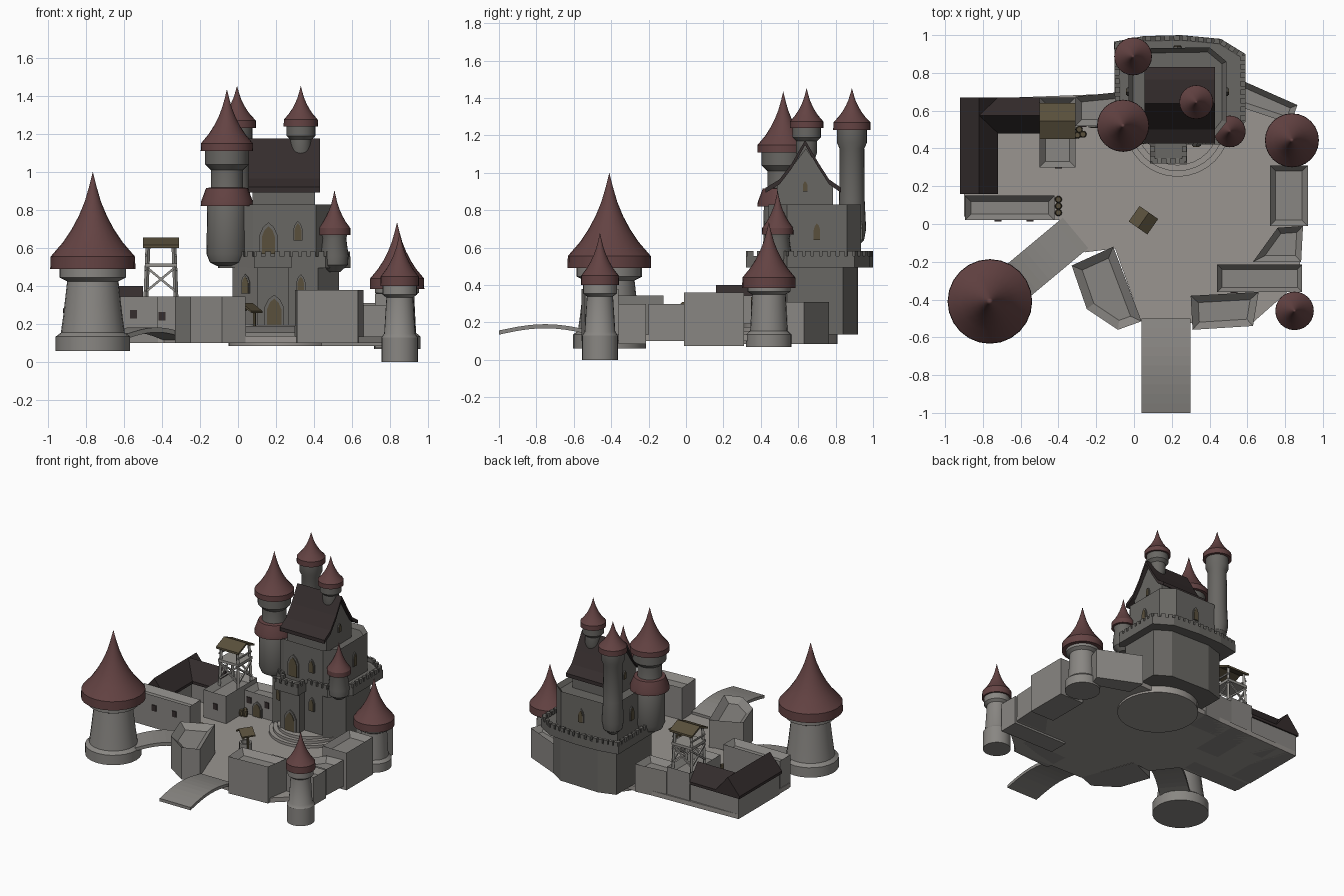
import bpy, bmesh
from math import sin, cos, pi, atan2, radians
from mathutils import Vector, Matrix

if "Cube" in bpy.data.objects:
    bpy.data.objects.remove(bpy.data.objects["Cube"])


def mat(name, c):
    m = bpy.data.materials.new(name)
    m.diffuse_color = (*c, 1)
    m.use_nodes = True
    m.node_tree.nodes["Principled BSDF"].inputs["Base Color"].default_value = m.diffuse_color
    return m


STONE = mat("stone", (.25, .24, .225))
DARK = mat("dark_stone", (.14, .135, .125))
FLOOR = mat("paving", (.32, .30, .28))
RED = mat("red_tiles", (.125, .055, .055))
BLACK = mat("dark_tiles", (.035, .026, .026))
WOOD = mat("wood", (.10, .08, .045))
TIMBER = mat("timber", (.30, .29, .27))


def finish(name, bm, m, smooth=False):
    bmesh.ops.recalc_face_normals(bm, faces=bm.faces[:])
    me = bpy.data.meshes.new(name)
    bm.to_mesh(me)
    bm.free()
    me.materials.append(m)
    ob = bpy.data.objects.new(name, me)
    bpy.context.collection.objects.link(ob)
    if smooth:
        bpy.ops.object.select_all(action='DESELECT')
        ob.select_set(True)
        bpy.context.view_layer.objects.active = ob
        bpy.ops.object.shade_smooth_by_angle(angle=radians(32))
    return ob


def extr(name, pts, a, b, m=STONE, axis='z', inset=0, depth=.04):
    """Extrude a 2D outline along an axis; optional sunken top leaves a parapet."""
    put = {'z': lambda u, v, w: (u, v, w), 'x': lambda u, v, w: (w, u, v),
           'y': lambda u, v, w: (u, w, v)}[axis]
    bm = bmesh.new()
    lo = [bm.verts.new(put(u, v, a)) for u, v in pts]
    hi = [bm.verts.new(put(u, v, b)) for u, v in pts]
    bm.faces.new(lo[::-1])
    top = bm.faces.new(hi)
    for i in range(len(pts)):
        j = (i + 1) % len(pts)
        bm.faces.new((lo[i], lo[j], hi[j], hi[i]))
    if inset:
        bmesh.ops.recalc_face_normals(bm, faces=bm.faces[:])
        bmesh.ops.inset_region(bm, faces=[top], thickness=inset, use_even_offset=True)
        bmesh.ops.translate(bm, verts=top.verts[:], vec=(0, 0, -depth))
    return finish(name, bm, m)


def rect(x0, x1, y0, y1):
    return [(x0, y0), (x1, y0), (x1, y1), (x0, y1)]


def lathe(name, x, y, prof, m, n=24):
    bm = bmesh.new()
    rings = [[bm.verts.new((x + r * cos(2 * pi * k / n), y + r * sin(2 * pi * k / n), z))
              for k in range(n)] for r, z in prof]
    for p, q in zip(rings, rings[1:]):
        for k in range(n):
            j = (k + 1) % n
            bm.faces.new((p[k], p[j], q[j], q[k]))
    bmesh.ops.remove_doubles(bm, verts=bm.verts[:], dist=1e-5)
    return finish(name, bm, m, True)


def tower(name, x, y, body, r, z0, z1, tip):
    """Lathed shaft with a flared witch-hat roof."""
    lathe(name + "_shaft", x, y, [(0, body[0][1])] + body + [(0, body[-1][1])], DARK if z0 > .6 else STONE)
    curve = [(.94, .03), (.70, .17), (.50, .32), (.33, .48), (.19, .65), (.08, .84), (0, 1)]
    lathe(name + "_roof", x, y, [(0, z0), (r, z0), (r * .99, z1)] +
          [(r * f, z1 + (tip - z1) * h) for f, h in curve], RED)


def beam(name, a, b, t, m=TIMBER):
    a, b = Vector(a), Vector(b)
    d = b - a
    bm = bmesh.new()
    bmesh.ops.create_cube(bm, size=1, matrix=Matrix.Translation((a + b) / 2) @
                          d.to_track_quat('Z', 'Y').to_matrix().to_4x4() @
                          Matrix.Diagonal((t, t, d.length, 1)))
    return finish(name, bm, m)


def arch(name, loc, ang=0, w=.035, h=.09, m=WOOD):
    """Pointed opening with a stone surround; ang turns it away from facing -y."""
    for k, (s, d, mm) in enumerate(((1.35, .008, DARK), (1, .012, m))):
        a, g = w * s / 2, h * (1 + (s - 1) * .4)
        ob = extr(name + ("_surround", "")[k], [(-a, 0), (a, 0), (a, g * .6), (a * .6, g * .85), (0, g),
                  (-a * .6, g * .85), (-a, g * .6)], -d, d, mm, 'y')
        ob.location, ob.rotation_euler.z = loc, ang


# Courtyard floor and round keep terrace
extr("courtyard", [(-.9, .04), (-.39, .02), (-.26, -.15), (-.1, -.13), (.04, -.52), (.62, -.53), (.88, -.3),
     (.88, .3), (.83, .55), (.6, .72), (-.1, .69), (-.9, .66)], .1, .135, FLOOR)
for i, (r, z0, z1) in enumerate(((.28, .085, .155), (.25, .155, .175), (.22, .175, .195))):
    lathe(f"terrace_step_{i}", .23, .53, [(0, z0), (r, z0), (r, z1), (0, z1)], FLOOR, 32)

# Curtain wall blocks with sunken tops
blocks = {
    "west_wall": (rect(-.895, -.42, .02, .15), .1, .345, .032),
    "watch_block": (rect(-.5, -.31, .3, .67), .1, .345, .032),
    "north_west_wall": ([(-.31, .52), (-.06, .52), (-.06, .7), (-.31, .675)], .1, .31, .032),
    "gate_block_left": ([(-.33, -.22), (-.25, -.45), (-.085, -.56), (.04, -.515), (-.11, -.12)], .1, .345, .045),
    "gate_block_right": ([(.31, -.56), (.63, -.54), (.66, -.36), (.3, -.38)], .1, .38, .038),
    "south_east_wall": (rect(.44, .89, -.36, -.215), .085, .30, .025),
    "east_corner_wall": ([(.63, -.2), (.885, -.2), (.895, -.01), (.76, -.02)], .1, .30, .032),
    "east_wall": (rect(.72, .92, -.01, .31), .075, .36, .03),
    "north_east_wall": ([(.56, .62), (.83, .53), (.865, .63), (.56, .765)], .085, .31, .03)}
for nm, (p, z0, z1, ins) in blocks.items():
    extr(nm, p, z0, z1, STONE, inset=ins)

# L-shaped hall with dark gable roofs
extr("hall_wall_west", rect(-.905, -.735, .17, .66), .1, .28)
extr("hall_wall_north", rect(-.74, -.5, .49, .66), .1, .28)
extr("hall_roof_west", [(-.92, .26), (-.72, .26), (-.72, .28), (-.82, .4), (-.92, .28)], .16, .67, BLACK, 'y')
extr("hall_roof_north", [(.48, .26), (.67, .26), (.67, .28), (.575, .4), (.48, .28)], -.82, -.5, BLACK, 'x')


# Arched bridges
def arc_profile(u0, u1, za, zb, rise, t, n=10):
    top = [(u0 + (u1 - u0) * i / n, za + (zb - za) * i / n + rise * sin(pi * i / n)) for i in range(n + 1)]
    return top + [(u, z - t) for u, z in top[::-1]]


extr("gate_bridge", arc_profile(-1, -.5, .157, .155, .035, .022), .04, .3, STONE, 'x')
b = extr("tower_bridge", arc_profile(-.02, .42, .135, .15, .04, .025), -.105, .105, STONE, 'y')
b.location, b.rotation_euler.z = (-.325, -.06, 0), atan2(-.225, -.27)

# Corner towers
tower("great_tower", -.763, -.41, [(.195, .06), (.195, .135), (.168, .155), (.155, .25), (.135, .425),
      (.175, .445), (.175, .5)], .224, .49, .555, 1.0)
tower("south_east_tower", .85, -.46, [(.096, 0), (.096, .13), (.082, .15), (.07, .34), (.09, .355), (.09, .41)],
      .102, .40, .45, .68)
tower("north_east_tower", .836, .443, [(.122, .07), (.122, .135), (.1, .155), (.09, .35), (.115, .365),
      (.115, .41)], .143, .385, .44, .737)

# Keep: base, battlemented platform, upper storey
extr("keep_base", [(-.03, .46), (.1, .42), (.42, .42), (.53, .54), (.53, .84), (.42, .91), (.1, .92), (-.03, .88)],
     .135, .5, DARK)
extr("keep_porch", rect(.1, .265, .36, .5), .135, .5, DARK)
plat = [(-.1, .5), (.085, .42), (.085, .32), (.28, .32), (.28, .42), (.46, .42), (.59, .54), (.59, .9), (.46, .98),
        (.25, 1.0), (.05, .995), (-.105, .965)]
extr("battlement_platform", plat, .495, .555, DARK, inset=.03, depth=.015)
bm = bmesh.new()
for p, q in zip(plat, plat[1:] + plat[:1]):
    p, q = Vector((*p, .568)), Vector((*q, .568))
    d = q - p
    n = max(2, round(d.length / .045))
    inward = Vector((-d.y, d.x, 0)).normalized() * .014
    for i in range(n):
        bmesh.ops.create_cube(bm, size=1, matrix=Matrix.Translation(p + d * (i + .5) / n + inward) @
                              Matrix.Rotation(atan2(d.y, d.x), 4, 'Z') @ Matrix.Diagonal((.03, .026, .03, 1)))
finish("merlons", bm, DARK)
extr("keep_upper", [(-.03, .5), (.08, .44), (.41, .44), (.49, .54), (.49, .86), (.4, .935), (.06, .93), (-.03, .87)],
     .54, .83, DARK, inset=.025, depth=.03)
extr("gable_house", [(.486, .79), (.786, .79), (.786, .925), (.641, 1.13), (.486, .925)], .075, .405, DARK, 'x')
outer = [(.425, .92), (.5, .965), (.565, 1.05), (.637, 1.175), (.71, 1.05), (.765, .965), (.83, .92)]
extr("keep_roof", outer + [(y, z - .027) for y, z in outer[::-1]], .055, .43, BLACK, 'x')

# Keep turrets
tower("west_turret", -.058, .52, [(.05, .505), (.09, .525), (.108, .57), (.104, .82), (.085, .86), (.085, 1.01),
      (.115, 1.04), (.115, 1.12)], .138, 1.11, 1.15, 1.435)
lathe("west_turret_skirt", -.058, .52, [(.1, .82), (.138, .82), (.136, .845), (.11, .915), (.08, .92)], RED)
tower("north_turret", -.005, .887, [(.03, .605), (.065, .64), (.076, .70), (.068, .86), (.066, 1.13), (.08, 1.16),
      (.08, 1.24)], .1, 1.23, 1.27, 1.453)
tower("roof_turret", .33, .645, [(.02, 1.06), (.045, 1.075), (.056, 1.11), (.056, 1.17), (.076, 1.19),
      (.076, 1.25)], .09, 1.24, 1.275, 1.453)
tower("east_turret", .507, .49, [(.03, .475), (.07, .51), (.074, .56), (.062, .65), (.07, .68)], .084, .67, .705, .905)

# Doors and windows
arch("keep_door", (.19, .36, .195), 0, .075, .14)
arch("balcony_door", (.16, .44, .57), 0, .07, .145)
for i, (x, y, z, a) in enumerate(((.315, .44, .64, 0), (.49, .7, .64, pi / 2), (.23, .932, .64, 0), (-.03, .7, .64, pi / 2),
                                  (.33, .42, .36, 0), (.04, .438, .36, -.3))):
    arch(f"keep_window_{i}", (x, y, z), a)
for i, x in enumerate((.075, .405)):
    arch(f"gable_window_{i}", (x, .637, .9), pi / 2, .025, .055)
arch("wall_door", (-.2, .52, .135), 0, .06, .1)
for i, (x, y, z, a) in enumerate(((-.12, .52, .22, 0), (-.27, .52, .22, 0), (-.72, .02, .23, 0), (-.55, .02, .23, 0),
                                  (.53, -.36, .2, 0), (-.4, .3, .22, 0))):
    extr(f"wall_window_{i}", rect(x - .018, x + .018, y - .006, y + .006), z, z + .045, BLACK)

# Timber watchtower
X, Y = (-.485, -.325), (.465, .625)
for x in X:
    for y in Y:
        cx, cy = -.405 + (x + .405) * .85, .545 + (y - .545) * .85
        beam("watch_leg", (x, y, .31), (cx, cy, .62), .018)
for y in Y:
    beam("watch_brace", (X[0], y, .37), (X[1] - .015, y, .49), .012)
    beam("watch_brace", (X[1], y, .37), (X[0] + .015, y, .49), .012)
for x in X:
    beam("watch_brace", (x, Y[0], .37), (x, Y[1], .49), .012)
    beam("watch_brace", (x, Y[1], .37), (x, Y[0], .49), .012)
    beam("watch_rail", (x, Y[0], .56), (x, Y[1], .56), .01)
extr("watch_deck", rect(-.49, -.32, .46, .63), .5, .52, TIMBER)
extr("watch_roof", [(.45, .60), (.545, .64), (.64, .60), (.64, .615), (.545, .655), (.45, .615)], -.5, -.31, WOOD, 'x')

# Well with a small gable roof
well = [extr("well_roof", [(-.06, .26), (0, .295), (.06, .26), (.06, .27), (0, .31), (-.06, .27)], -.05, .05, WOOD, 'y'),
        lathe("well_ring", 0, 0, [(.03, .135), (.045, .135), (.045, .2), (.03, .2), (.03, .135)], STONE, 12)]
well += [beam("well_post", (s * .045, 0, .135), (s * .045, 0, .275), .012, WOOD) for s in (-1, 1)]
for o in well:
    o.location, o.rotation_euler.z = (.05, .02, 0), radians(-35)

# Barrels
for x, y in ((-.29, .5), (-.27, .475), (-.3, .47), (-.4, .13), (-.4, .095), (-.4, .06)):
    lathe("barrel", x, y, [(0, .135), (.014, .135), (.019, .157), (.014, .18), (0, .18)], WOOD, 10)
